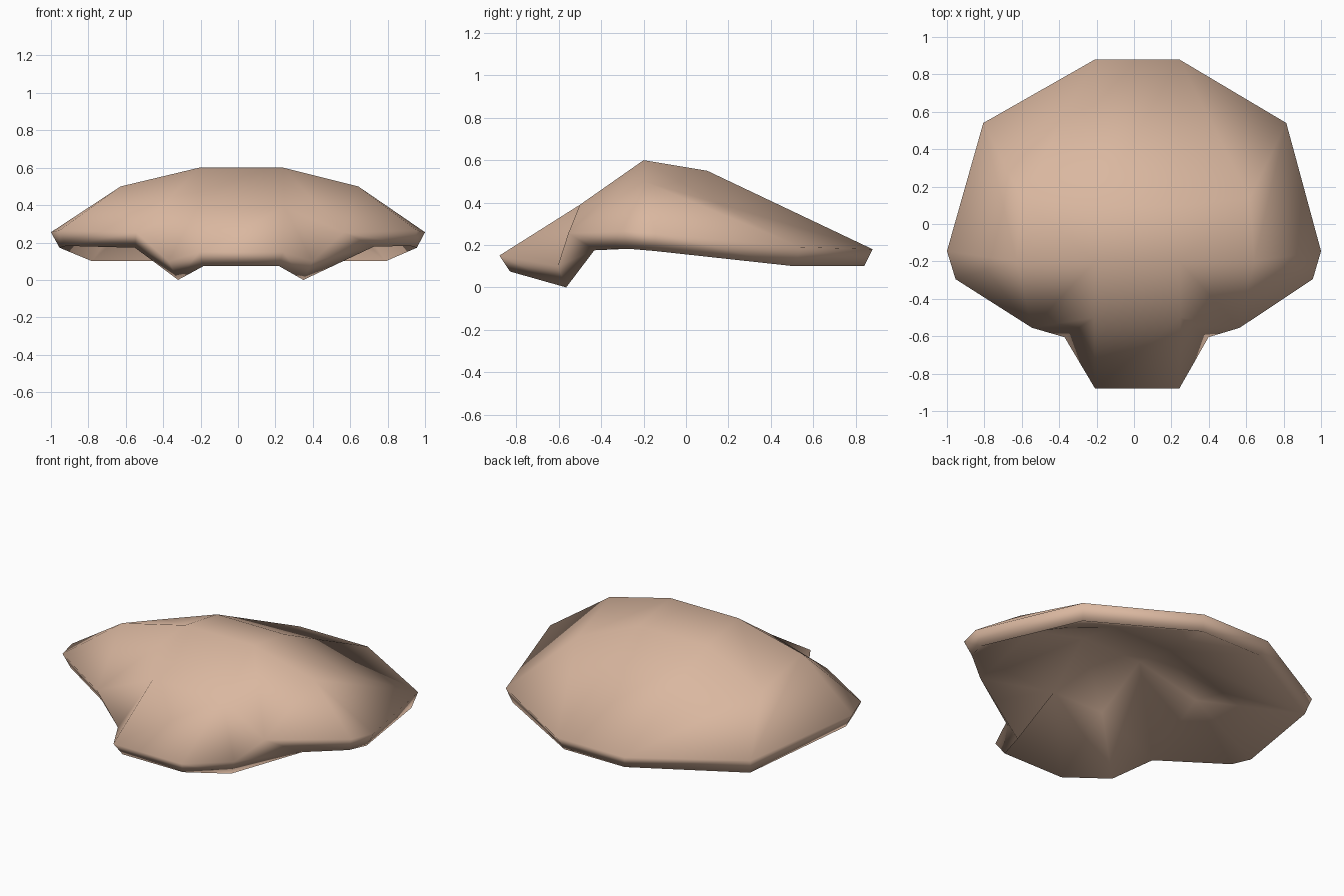
import bpy, bmesh

if "Cube" in bpy.data.objects:
    bpy.data.objects.remove(bpy.data.objects["Cube"])

# One half of the shell: name -> (half width, y, z)
half = {
    # outer crown
    "peak": (.225, -.20, .60), "crown": (.225, .10, .55),
    "shoulder": (.635, -.20, .50), "hip": (.61, .14, .40),
    "bridge": (.23, -.50, .39),
    # outer rim
    "snout": (.225, -.88, .15), "cheek": (.385, -.605, .10),
    "brow": (.555, -.555, .255), "temple": (.955, -.295, .265),
    "tip": (1.0, -.145, .255),
    "flank": (.81, .54, .19), "back": (.225, .88, .18),
    # lower lip of the rim
    "snout_lip": (.20, -.83, .075), "cheek_lip": (.335, -.565, .0),
    "brow_lip": (.56, -.50, .172), "temple_lip": (.92, -.27, .182),
    "tip_lip": (.955, -.15, .172),
    "flank_lip": (.785, .51, .10), "back_lip": (.20, .84, .10),
    # inner crown
    "peak_in": (.20, -.17, .505), "crown_in": (.20, .09, .46),
    "shoulder_in": (.58, -.16, .405), "hip_in": (.55, .11, .32),
    "bridge_in": (.17, -.45, .30),
}
# The right brow has its lip set back
right_side = {"brow_lip": (.72, -.43, .178)}

rim = ["snout", "cheek", "brow", "temple", "tip", "flank", "back"]

# Faces of one half, outer skin; the inner skin reuses the same layout
skin = [
    ("bridge", "snout", "cheek"),
    ("bridge", "cheek", "brow"),
    ("peak", "bridge", "brow"),
    ("peak", "brow", "shoulder"),
    ("shoulder", "brow", "temple"),
    ("shoulder", "temple", "tip"),
    ("shoulder", "tip", "flank"),
    ("shoulder", "flank", "hip"),
    ("hip", "flank", "back", "crown"),
    ("peak", "shoulder", "hip", "crown"),
]
centre = ["snout", "bridge", "peak", "crown", "back"]


def outer(name):
    return name


def inner(name):
    return name + ("_lip" if name in rim else "_in")


bm = bmesh.new()
verts = {}
for side in (-1, 1):
    for name, co in half.items():
        x, y, z = right_side.get(name, co) if side == 1 else co
        # the middle sits slightly to the right
        verts[name, side] = bm.verts.new((side * x + .022 * (1 - x), y, z))

# both skins and the rim that joins them
for side in (-1, 1):
    for f in skin:
        bm.faces.new([verts[n, side] for n in f])
        bm.faces.new([verts[inner(n), side] for n in reversed(f)])
    for a, b in zip(rim, rim[1:]):
        bm.faces.new([verts[n, side] for n in (a, b, inner(b), inner(a))])

# centre strip, outer and inner, plus front and back rim
for layer in (outer, inner):
    for a, b in zip(centre, centre[1:]):
        a2, b2 = layer(a), layer(b)
        bm.faces.new([verts[a2, -1], verts[a2, 1], verts[b2, 1], verts[b2, -1]])
for n in ("snout", "back"):
    bm.faces.new([verts[n, -1], verts[n, 1], verts[inner(n), 1], verts[inner(n), -1]])

bmesh.ops.recalc_face_normals(bm, faces=bm.faces)
for f in bm.faces:
    f.smooth = True

mesh = bpy.data.meshes.new("shell")
bm.to_mesh(mesh)
bm.free()
shell = bpy.data.objects.new("shell", mesh)
bpy.context.collection.objects.link(shell)

mat = bpy.data.materials.new("dusty_tan")
mat.diffuse_color = (.70, .475, .35, 1)
mat.use_nodes = True
mat.node_tree.nodes["Principled BSDF"].inputs["Base Color"].default_value = mat.diffuse_color
mesh.materials.append(mat)
